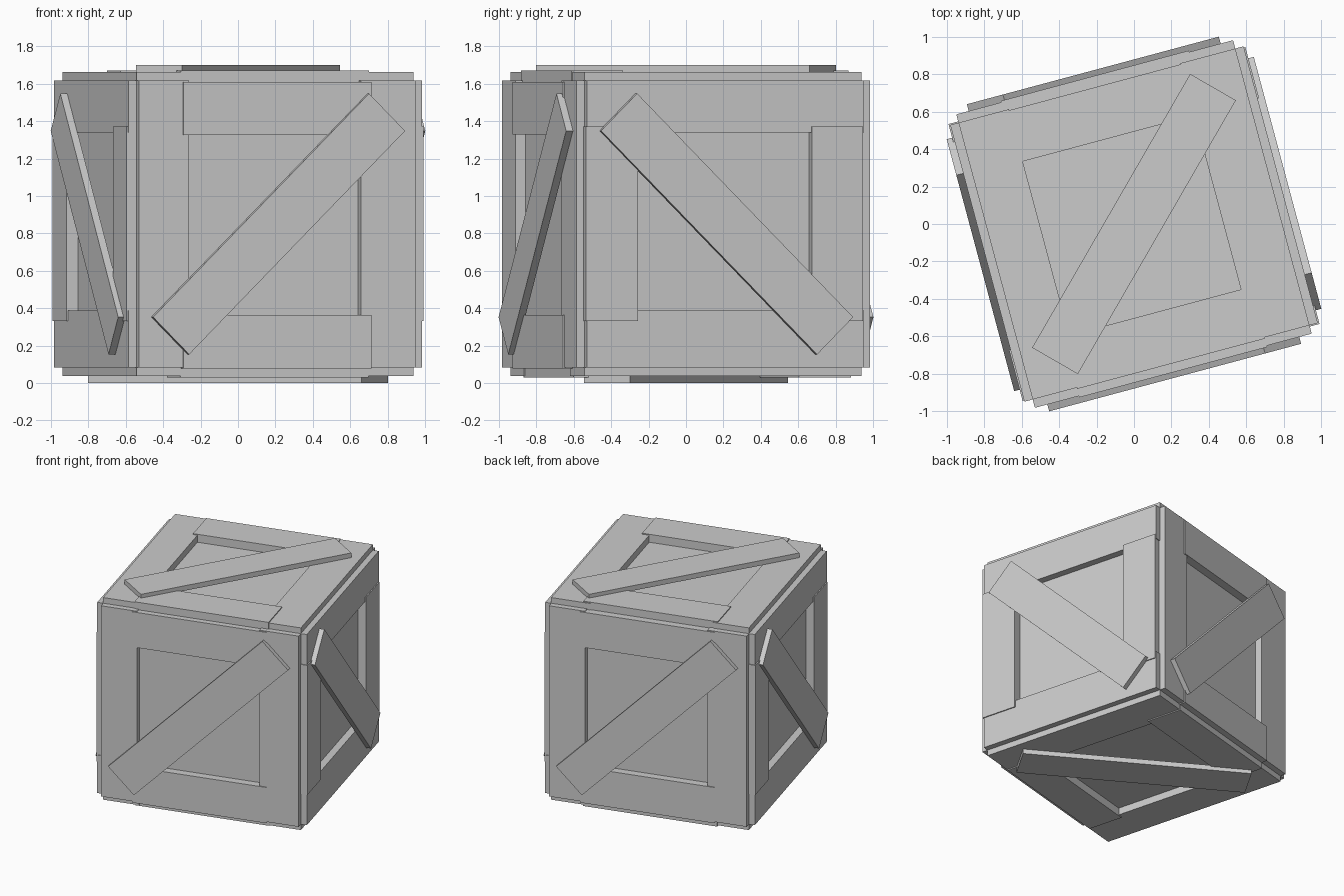
import bpy
from math import radians
from mathutils import Matrix

if "Cube" in bpy.data.objects:
    bpy.data.objects.remove(bpy.data.objects["Cube"])

# whole crate is turned 15 degrees and lifted to stand on the floor
CRATE = Matrix.Translation((0, 0, 0.85)) @ Matrix.Rotation(radians(15), 4, 'Z')


def rot(deg, axis):
    return Matrix.Rotation(radians(deg), 4, axis)


def board(name, face, lo, hi, spin=0):
    """Box from corner lo to corner hi in face space (z points outward)."""
    bpy.ops.mesh.primitive_cube_add(size=1)
    ob = bpy.context.object
    ob.name = name
    size = [h - l for l, h in zip(lo, hi)]
    mid = [(h + l) / 2 for l, h in zip(lo, hi)]
    ob.data.transform(CRATE @ face @ rot(spin, 'Z')
                      @ Matrix.Translation(mid) @ Matrix.Diagonal((*size, 1)))
    return ob


# inner box
board("inner_box", Matrix.Identity(4), (-0.756,) * 3, (0.756,) * 3)

# the six faces; the two side faces carry the panel a quarter turn round
front = rot(90, 'X')
right = rot(90, 'Z') @ front @ rot(-90, 'Z')
faces = {
    "top": Matrix.Identity(4),
    "bottom": rot(180, 'X'),
    "front": front,
    "back": rot(180, 'Z') @ front,
    "right": right,
    "left": rot(180, 'Z') @ right,
}

E, BASE, STILE, RAIL = 0.766, 0.75, 0.812, 0.82
for side, m in faces.items():
    # long frame boards
    board(side + "_stile_a", m, (-E, -E, BASE), (-0.488, E, STILE))
    board(side + "_stile_b", m, (0.462, -E, BASE), (E, E, STILE))
    # short frame boards overlapping the long ones
    board(side + "_rail_a", m, (-0.522, 0.477, BASE), (0.518, 0.76, RAIL))
    board(side + "_rail_b", m, (-0.522, -0.773, BASE), (0.518, -0.486, RAIL))
    # diagonal brace
    board(side + "_brace", m, (-0.845, -0.141, 0.81), (0.845, 0.141, 0.85), 45)
